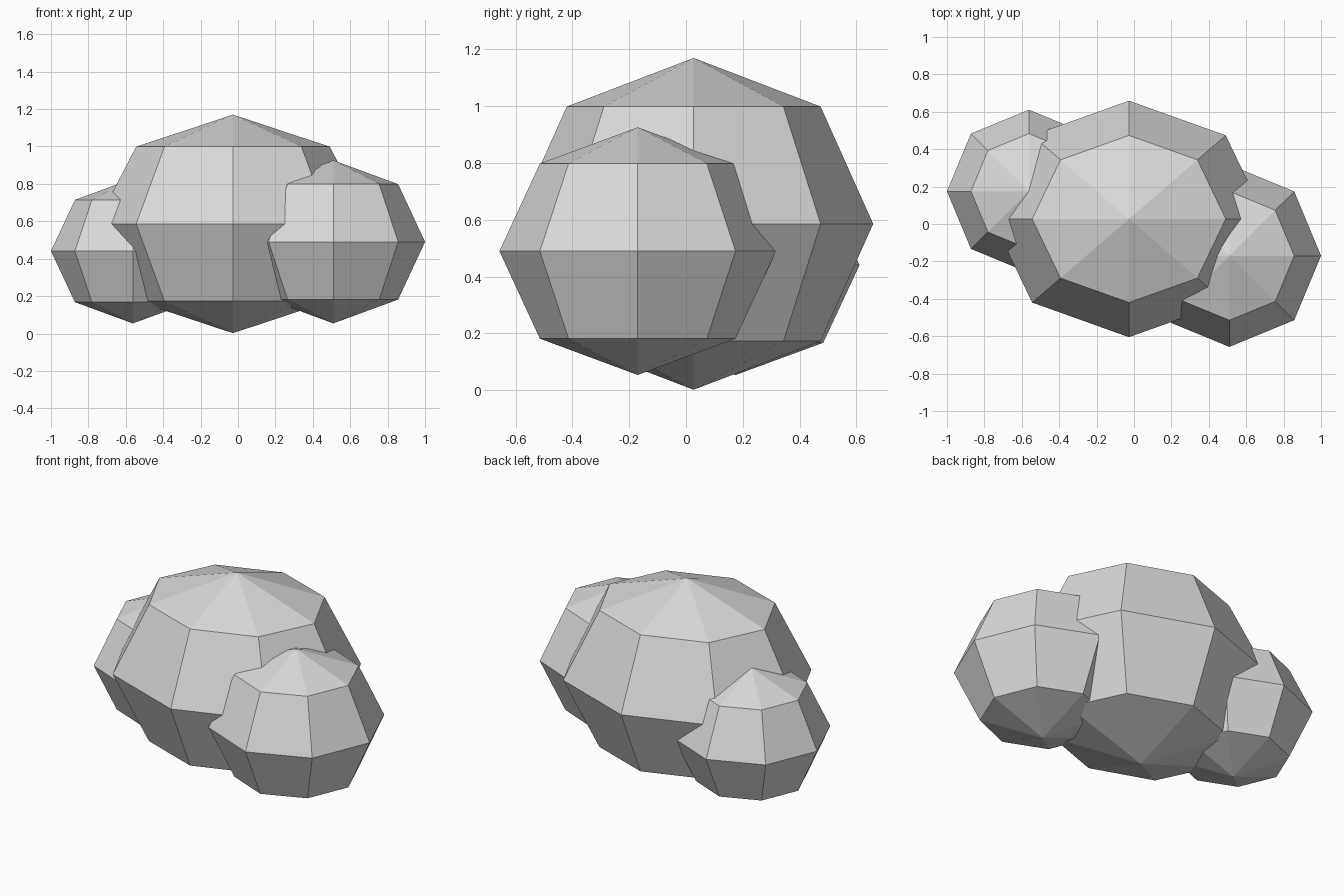
import bpy
import bmesh
from mathutils import Matrix, Vector

# Remove the default cube
cube = bpy.data.objects.get("Cube")
if cube:
    bpy.data.objects.remove(cube, do_unlink=True)

# Single pale grey colour
grey = bpy.data.materials.new("pale_grey")
grey.use_nodes = True
colour = (0.7, 0.7, 0.7, 1.0)
grey.diffuse_color = colour
shader = next(n for n in grey.node_tree.nodes if n.type == "BSDF_PRINCIPLED")
shader.inputs["Base Color"].default_value = colour


def puff(name, centre, radii):
    """Flat-shaded faceted ellipsoid with eight sides and four bands."""
    bm = bmesh.new()
    bmesh.ops.create_uvsphere(bm, u_segments=8, v_segments=4, radius=1)
    bmesh.ops.scale(bm, vec=Vector(radii), verts=bm.verts)
    for face in bm.faces:
        face.smooth = False
    mesh = bpy.data.meshes.new(name)
    bm.to_mesh(mesh)
    bm.free()
    mesh.materials.append(grey)
    obj = bpy.data.objects.new(name, mesh)
    obj.matrix_world = Matrix.Translation(centre)
    bpy.context.collection.objects.link(obj)
    return obj


# Large middle lobe and the two smaller lobes overlapping it
puff("middle_lobe", (-0.027, 0.027, 0.586), (0.732, 0.632, 0.584))
puff("left_front_lobe", (0.51, -0.17, 0.49), (0.49, 0.487, 0.436))
puff("right_back_lobe", (-0.562, 0.175, 0.441), (0.438, 0.436, 0.387))
